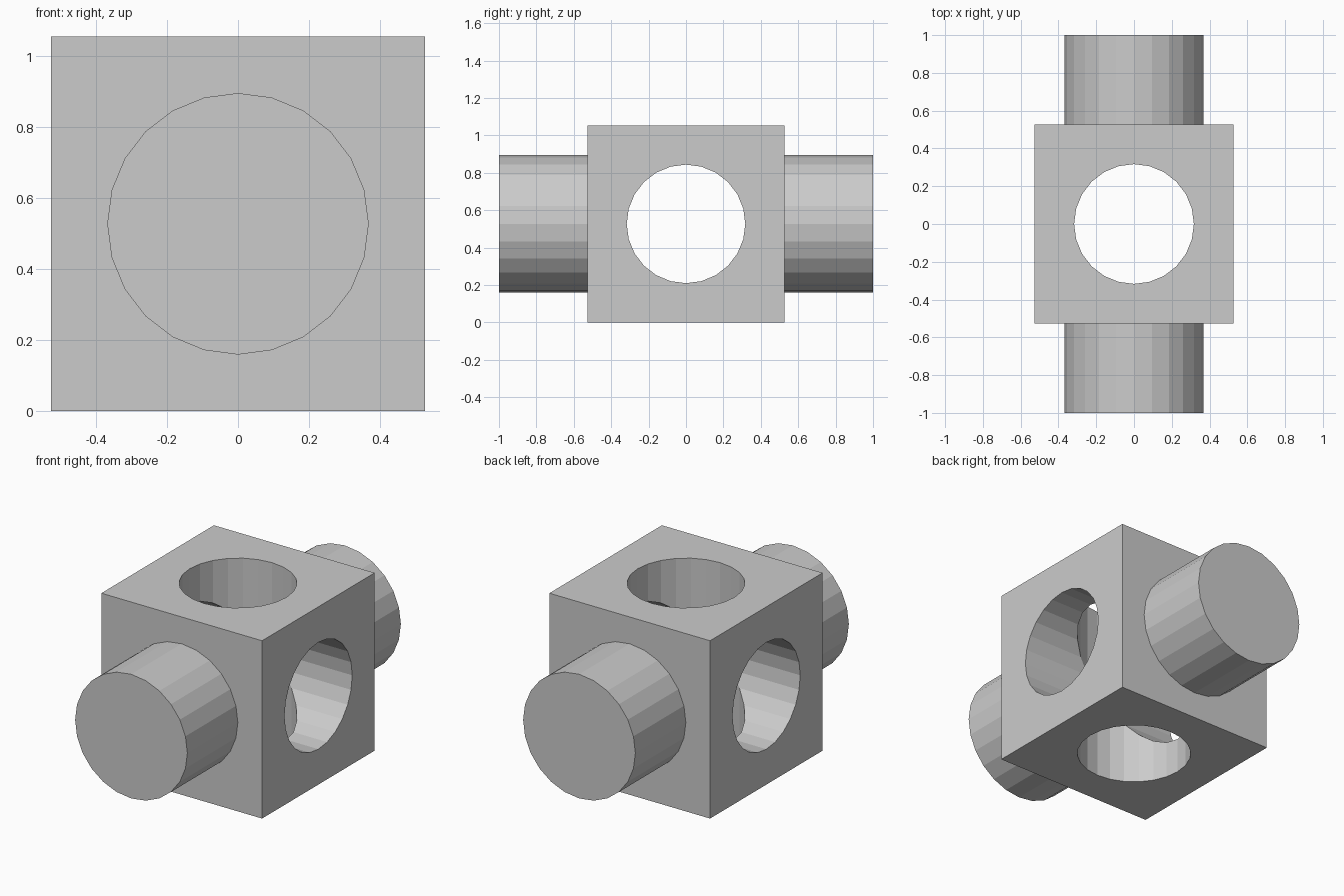
import bpy
from math import pi

if "Cube" in bpy.data.objects:
    bpy.data.objects.remove(bpy.data.objects["Cube"])

SIDE = 1.054      # cube edge
MID = SIDE / 2    # height of the centre
SIDES = 24        # facets around each round part


def cylinder(name, radius, length, rotation):
    bpy.ops.mesh.primitive_cylinder_add(vertices=SIDES, radius=radius, depth=length,
                                        location=(0, 0, MID), rotation=rotation)
    ob = bpy.context.object
    ob.name = name
    return ob


def combine(target, tool, operation):
    mod = target.modifiers.new(tool.name, 'BOOLEAN')
    mod.operation = operation
    mod.solver = 'EXACT'
    mod.object = tool
    bpy.context.view_layer.objects.active = target
    bpy.ops.object.modifier_apply(modifier=mod.name)
    bpy.data.objects.remove(tool)


# Cube body
bpy.ops.mesh.primitive_cube_add(size=SIDE, location=(0, 0, MID))
block = bpy.context.object
block.name = "drilled_block"

# Solid round shaft running front to back
combine(block, cylinder("shaft", 0.368, 2.0, (pi / 2, 0, 0)), 'UNION')

# Crossing through-holes: side to side and top to bottom
combine(block, cylinder("side_hole", 0.317, 1.6, (0, pi / 2, 0)), 'DIFFERENCE')
combine(block, cylinder("vertical_hole", 0.317, 1.6, (0, 0, 0)), 'DIFFERENCE')
